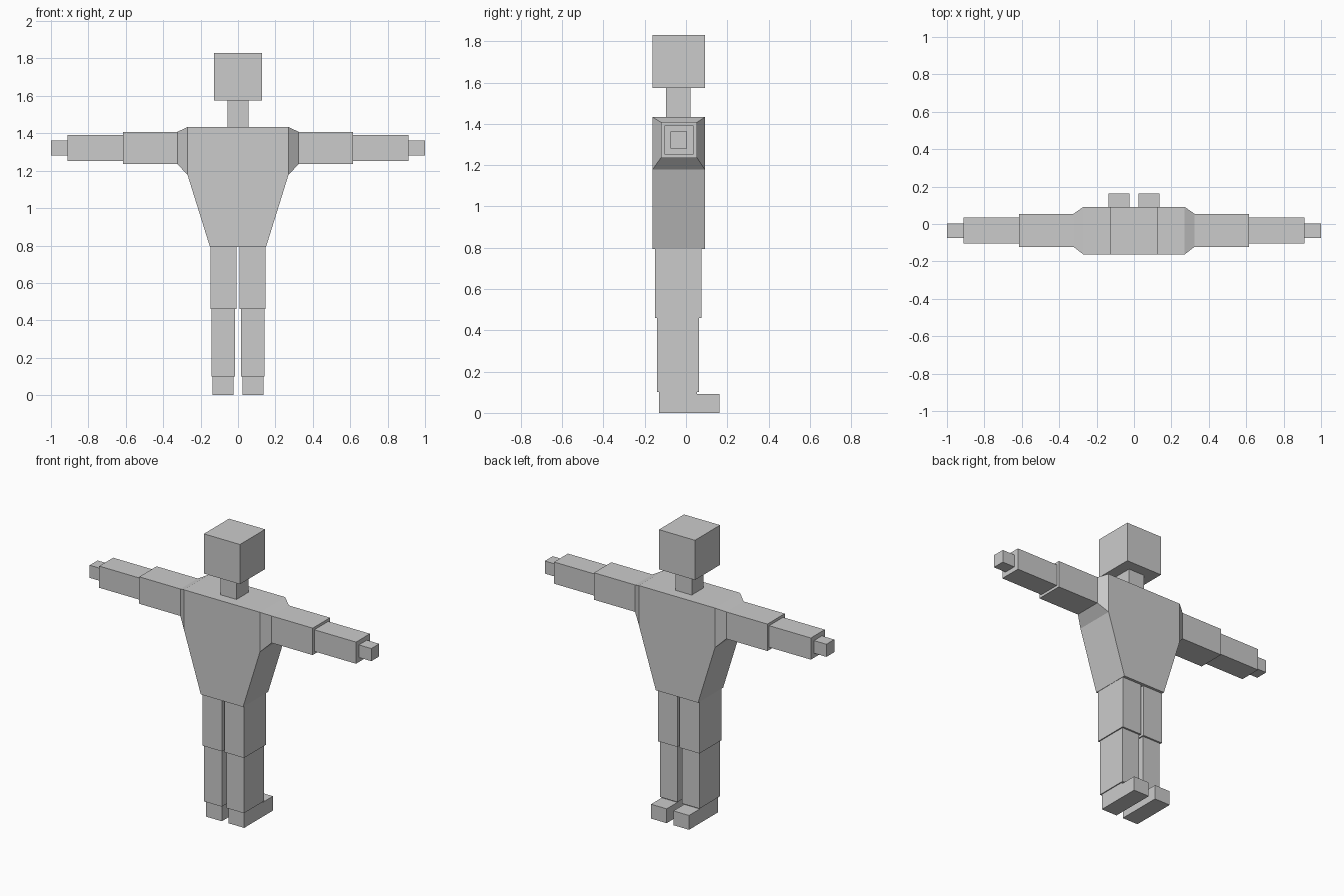
import bpy
import bmesh
from mathutils import Vector

if "Cube" in bpy.data.objects:
    bpy.data.objects.remove(bpy.data.objects["Cube"], do_unlink=True)

GREY = (0.6, 0.6, 0.6, 1.0)
mat = bpy.data.materials.new("plain grey")
mat.use_nodes = True
mat.diffuse_color = GREY
mat.node_tree.nodes["Principled BSDF"].inputs["Base Color"].default_value = GREY


def finish(name, bm):
    bmesh.ops.recalc_face_normals(bm, faces=bm.faces)
    mesh = bpy.data.meshes.new(name)
    bm.to_mesh(mesh)
    bm.free()
    mesh.materials.append(mat)
    obj = bpy.data.objects.new(name, mesh)
    bpy.context.collection.objects.link(obj)
    return obj


def box(name, x, y, z):
    """Box given by its (low, high) range on each axis."""
    bm = bmesh.new()
    bmesh.ops.create_cube(bm, size=1)
    for v in bm.verts:
        v.co = Vector([(r[0] + r[1]) / 2 + c * (r[1] - r[0])
                       for c, r in zip(v.co, (x, y, z))])
    return finish(name, bm)


def pair(name, x, y, z):
    """The same box on both sides of the body."""
    box("left_" + name, x, y, z)
    box("right_" + name, (-x[1], -x[0]), y, z)


BODY_Y = (-0.163, 0.092)
ARM_Y = (-0.122, 0.054)
ARM_Z = (1.235, 1.408)

# Torso: tapered outline given depth, then tapered shoulder sockets
bm = bmesh.new()
half = [(0.15, 0.793), (0.27, 1.178), (0.27, 1.433)]
outline = half + [(-x, z) for x, z in reversed(half)]
front = bm.faces.new([bm.verts.new((x, BODY_Y[0], z)) for x, z in outline])
ret = bmesh.ops.extrude_face_region(bm, geom=[front], use_keep_orig=True)
for v in ret["geom"]:
    if isinstance(v, bmesh.types.BMVert):
        v.co.y = BODY_Y[1]
bmesh.ops.recalc_face_normals(bm, faces=bm.faces)
bm.normal_update()
for side in [f for f in bm.faces if abs(f.normal.x) > 0.99]:
    sign = 1 if side.normal.x > 0 else -1
    cap = bmesh.ops.extrude_discrete_faces(bm, faces=[side])["faces"][0]
    mid = cap.calc_center_median()
    for v in cap.verts:
        v.co = (sign * 0.324, ARM_Y[v.co.y > mid.y], ARM_Z[v.co.z > mid.z])
finish("torso", bm)

# Head and neck
box("neck", (-0.057, 0.057), (-0.097, 0.023), (1.433, 1.575))
box("head", (-0.128, 0.128), BODY_Y, (1.575, 1.83))

# Arms, stepping down towards the hands
pair("upper_arm", (0.324, 0.616), ARM_Y, ARM_Z)
pair("forearm", (0.616, 0.912), (-0.105, 0.036), (1.252, 1.391))
pair("hand", (0.912, 1.0), (-0.076, 0.004), (1.281, 1.362))

# Legs, stepping down towards the feet
pair("thigh", (0.008, 0.148), (-0.15, 0.075), (0.46, 0.793))
pair("shin", (0.016, 0.141), (-0.141, 0.064), (0.1, 0.46))
pair("ankle", (0.024, 0.135), (-0.13, 0.053), (0.092, 0.1))
pair("foot", (0.024, 0.135), (-0.13, 0.162), (0.0, 0.092))
